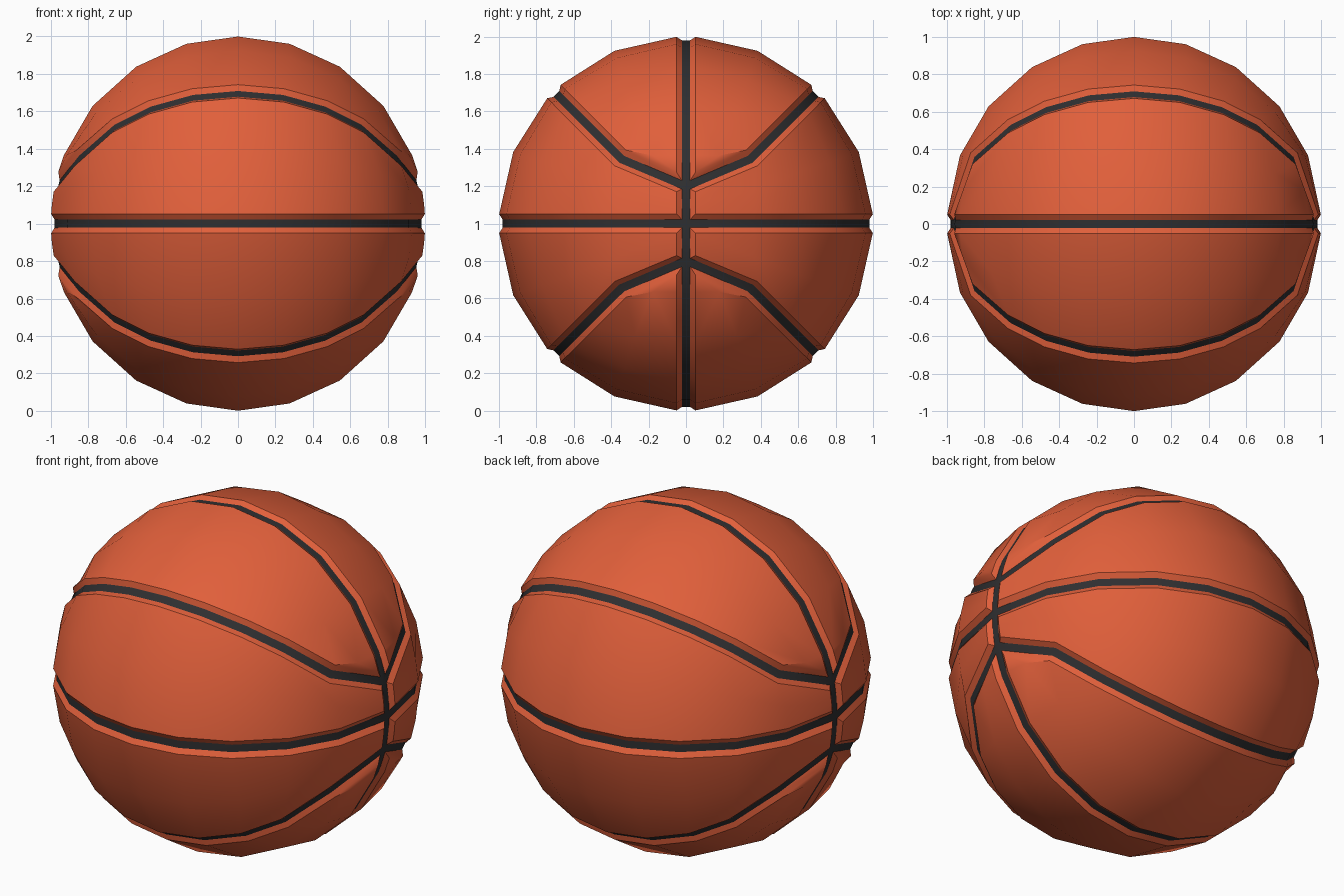
import bpy, bmesh, math
from mathutils import Vector

if "Cube" in bpy.data.objects:
    bpy.data.objects.remove(bpy.data.objects["Cube"])

GROOVE_R, SHELL_R = 0.98, 1.0
CENTRE = Vector((0, 0, 1))


def material(name, rgb):
    m = bpy.data.materials.new(name)
    m.diffuse_color = (*rgb, 1)
    m.use_nodes = True
    m.node_tree.nodes["Principled BSDF"].inputs["Base Color"].default_value = m.diffuse_color
    return m


orange = material("orange_rubber", (0.75, 0.115, 0.043))
black = material("seam_black", (0.028, 0.028, 0.030))


def point(lat, around):
    """Unit sphere point: lat from the x = 0 ring toward +x, around measured from +z to +y."""
    a, b = math.radians(lat), math.radians(around)
    return Vector((math.sin(a), math.cos(a) * math.sin(b), math.cos(a) * math.cos(b)))


TIP = 78.3                                   # where the curved seams meet the upright ring
straight = [0, 16, 33, 51, 68.5]             # steps along the straight seams
curved = [0, 14.2, 28.6, 42.3, 60.2]         # steps along the curved seams


def seam(lats, around, end):
    half = [point(t, around) for t in lats] + [end]
    mirrored = [Vector((-p.x, p.y, p.z)) for p in half[:0:-1]]
    return mirrored + half


def between(a, b):
    return [(p + q).normalized() for p, q in zip(a, b)]


tip = point(TIP, 0)
upright = seam(straight, 0, tip)
diagonal = seam(curved, 45, tip)
level = seam(straight, 90, Vector((1, 0, 0)))


def add_panel(target, left, right, sy, sz):
    """One panel: grid patch, black border, sloped rim up to the outer shell."""
    bm = bmesh.new()
    cols = [[bm.verts.new(p * GROOVE_R) for p in c] for c in (left, between(left, right), right)]
    for c0, c1 in zip(cols, cols[1:]):
        for i in range(len(c0) - 1):
            bm.faces.new((c0[i], c0[i + 1], c1[i + 1], c1[i]))
    bmesh.ops.remove_doubles(bm, verts=bm.verts[:], dist=1e-4)
    inner = bm.faces[:]
    for width, mat in ((0.022, 1), (0.028, 0)):
        ring = bmesh.ops.inset_region(bm, faces=inner, thickness=width, use_boundary=True,
                                      use_even_offset=True)["faces"]
        for f in ring:
            f.material_index = mat
        ring = set(ring)
        if mat == 1:
            border = ring
            inner = [f for f in bm.faces if f not in border]
    groove_verts = {v for f in border for v in f.verts}
    for v in bm.verts:
        v.co = v.co.normalized() * (GROOVE_R if v in groove_verts else SHELL_R)
    # copy into the ball, mirrored to its quadrant
    vmap = {v: target.verts.new((v.co.x, v.co.y * sy, v.co.z * sz)) for v in bm.verts}
    for f in bm.faces:
        nf = target.faces.new([vmap[v] for v in f.verts])
        nf.material_index = f.material_index
        nf.normal_update()
        if nf.normal.dot(nf.calc_center_median()) < 0:
            nf.normal_flip()
    bm.free()


# eight panels: four lens shaped, four with blunt ends at the poles
ball = bmesh.new()
for sy in (1, -1):
    for sz in (1, -1):
        add_panel(ball, upright, diagonal, sy, sz)
        add_panel(ball, diagonal, level, sy, sz)
bmesh.ops.remove_doubles(ball, verts=ball.verts[:], dist=1e-4)
bmesh.ops.translate(ball, verts=ball.verts[:], vec=CENTRE)

me = bpy.data.meshes.new("ball")
ball.to_mesh(me)
ball.free()
me.materials.append(orange)
me.materials.append(black)
ob = bpy.data.objects.new("ball", me)
bpy.context.collection.objects.link(ob)
bpy.context.view_layer.objects.active = ob
ob.select_set(True)
bpy.ops.object.shade_smooth_by_angle(angle=math.radians(30))
